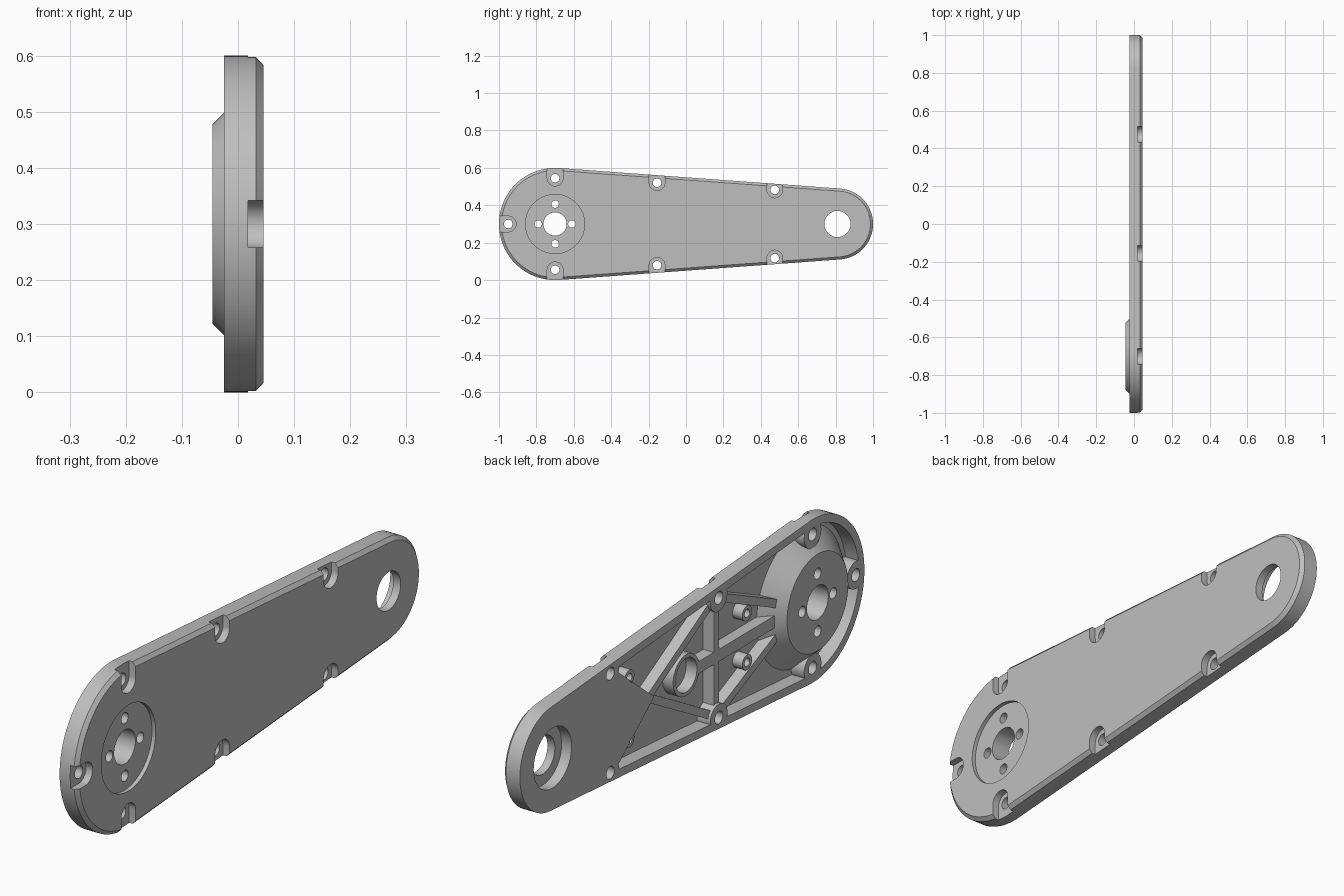
import bpy, bmesh, math
from mathutils import Vector

cube = bpy.data.objects.get("Cube")
if cube:
    bpy.data.objects.remove(cube, do_unlink=True)

MID = 0.3                       # height of the long axis
BIG, SMALL = -0.7, 0.81         # y of the two end centres
R_BIG, R_SMALL = 0.3, 0.19
BACK, FLOOR, FACE = -0.025, 0.028, 0.045
TILT = math.asin((R_BIG - R_SMALL) / (SMALL - BIG))

metal = bpy.data.materials.new("satin grey")
metal.use_nodes = True
metal.diffuse_color = (0.52, 0.52, 0.52, 1)
metal.node_tree.nodes["Principled BSDF"].inputs["Base Color"].default_value = (0.52, 0.52, 0.52, 1)


def arc(y, z, r, start, end, n):
    return [(y + r * math.cos(start + (end - start) * i / n),
             z + r * math.sin(start + (end - start) * i / n)) for i in range(n + 1)]


def circle(y, z, r, n=48):
    return arc(y, z, r, 0, math.tau, n)[:-1]


def outline(inset):
    """Tapered arm outline with round ends."""
    up = math.pi / 2 - TILT
    return (arc(BIG, MID, R_BIG - inset, up, math.tau - up, 56)
            + arc(SMALL, MID, R_SMALL - inset, -up, up, 40))


def slot(y, z, r, toward):
    """Half-round pocket that runs out past the rim in one direction."""
    a = math.atan2(toward[1], toward[0])
    pts = arc(y, z, r, a + math.pi / 2, a + 1.5 * math.pi, 20)
    out = Vector(toward) * 0.12
    return pts + [(pts[-1][0] + out.x, pts[-1][1] + out.y),
                  (pts[0][0] + out.x, pts[0][1] + out.y)]


def loft(bm, sections):
    """Join same-sized (x, outline) sections and cap both ends."""
    rings = [[bm.verts.new((x, y, z)) for y, z in pts] for x, pts in sections]
    for a, b in zip(rings, rings[1:]):
        for i in range(len(a)):
            j = (i + 1) % len(a)
            bm.faces.new((a[i], a[j], b[j], b[i]))
    bm.faces.new(rings[0])
    bm.faces.new(rings[-1])


def make(name, solids):
    bm = bmesh.new()
    for sections in solids:
        loft(bm, sections)
    bmesh.ops.recalc_face_normals(bm, faces=bm.faces[:])
    mesh = bpy.data.meshes.new(name)
    bm.to_mesh(mesh)
    bm.free()
    mesh.materials.append(metal)
    obj = bpy.data.objects.new(name, mesh)
    bpy.context.collection.objects.link(obj)
    return obj


def prism(pts, x0, x1):
    return [(x0, pts), (x1, pts)]


def cut(obj, *cutters):
    for c in cutters:
        mod = obj.modifiers.new("cut", "BOOLEAN")
        mod.operation, mod.solver, mod.object = "DIFFERENCE", "EXACT", c
    graph = bpy.context.evaluated_depsgraph_get()
    mesh = bpy.data.meshes.new_from_object(obj.evaluated_get(graph))
    obj.modifiers.clear()
    obj.data = mesh


def rib(a, b, width=0.03):
    a, b = Vector(a), Vector(b)
    d = (b - a).normalized() * width / 2
    n = Vector((-d.y, d.x))
    return prism([tuple(p) for p in (a + n, b + n, b - n, a - n)], -0.015, 0.033)


# Screw positions with the direction in which each pocket opens
screws = [((BIG - 0.25, MID), (-1, 0))]
for side in (1, -1):
    for y, dz in ((BIG, 0.245), (-0.155, 0.22), (0.475, 0.182)):
        screws.append(((y, MID + side * dz), (0, side)))
posts = [(y, MID + s * dz) for s in (1, -1) for y, dz in ((0.345, 0.115), (-0.338, 0.09))]

# Cutters: pockets first, then drilled holes
pockets = [prism(slot(*p, 0.042, d), 0.018, 0.1) for p, d in screws]
pockets.append(prism(circle(BIG, MID, 0.158, 64), 0.03, 0.1))
pockets.append(prism(circle(SMALL, MID, 0.11), -0.1, 0.015))
pockets.append(prism(circle(0.02, MID, 0.062), -0.1, FLOOR + 0.0005))
pocket_cutter = make("pocket_cutter", pockets)

bolts = [(BIG + 0.09, MID), (BIG - 0.09, MID), (BIG, MID + 0.106), (BIG, MID - 0.106)]
holes = [prism(circle(*p, 0.023, 24), -0.1, 0.1) for p, d in screws]
holes += [prism(circle(*p, 0.02, 24), -0.1, 0.1) for p in bolts]
holes += [prism(circle(*p, 0.015, 20), -0.1, 0.02) for p in posts]
holes.append(prism(circle(BIG, MID, 0.062), -0.1, 0.1))
holes.append(prism(circle(SMALL, MID, 0.07), -0.1, 0.1))
hole_cutter = make("hole_cutter", holes)

# Cavity with a V-shaped end, leaving the screw bosses standing
up = math.pi / 2 - TILT
rim = R_BIG - 0.03
reach = 0.45
half = (rim - (reach - BIG) * math.sin(TILT)) / math.cos(TILT)
shape = arc(BIG, MID, rim, up, math.tau - up, 56)
shape += [(reach, MID - half), (0.22, MID), (reach, MID + half)]
cavity_cutter = make("cavity_cutter", [prism(shape, -0.1, FLOOR)])
boss_cutter = make("boss_cutter", [prism(circle(*p, 0.05), -0.2, 0.1) for p, d in screws])
cut(cavity_cutter, boss_cutter)

# Arm casing with a chamfered outer edge
casing = make("arm_casing", [[(BACK, outline(0)), (0.032, outline(0)), (FACE, outline(0.014))]])
cut(casing, cavity_cutter, pocket_cutter, hole_cutter)

# Conical hub
hub = make("hub", [[(-0.045, circle(BIG, MID, 0.178, 64)), (0.035, circle(BIG, MID, 0.258, 64))]])
cut(hub, pocket_cutter, hole_cutter)

# Stiffening ribs
apex = (0.24, MID)
paths = [((BIG + 0.18, MID), (0.02, MID)), ((-0.155, MID - 0.22), (-0.155, MID + 0.22))]
for s in (1, -1):
    boss = (-0.155, MID + s * 0.22)
    paths += [(boss, apex), (boss, (BIG + 0.19, MID + s * 0.06))]
parts = [casing, hub]
for i, (a, b) in enumerate(paths):
    r = make(f"rib_{i + 1}", [rib(a, b, 0.045 if i == 0 else 0.03)])
    cut(r, pocket_cutter, hole_cutter)
    parts.append(r)

# Ring at the rib crossing and the small standoffs
ring = make("centre_ring", [prism(circle(0.02, MID, 0.076), -0.015, 0.033)])
cut(ring, pocket_cutter)
parts.append(ring)
for i, p in enumerate(posts):
    s = make(f"standoff_{i + 1}", [prism(circle(*p, 0.028, 28), -0.012, 0.033)])
    cut(s, hole_cutter)
    parts.append(s)

for c in (pocket_cutter, hole_cutter, cavity_cutter, boss_cutter):
    bpy.data.objects.remove(c, do_unlink=True)

bpy.ops.object.select_all(action="DESELECT")
for o in parts:
    o.select_set(True)
bpy.context.view_layer.objects.active = casing
bpy.ops.object.shade_smooth_by_angle(angle=math.radians(30))
